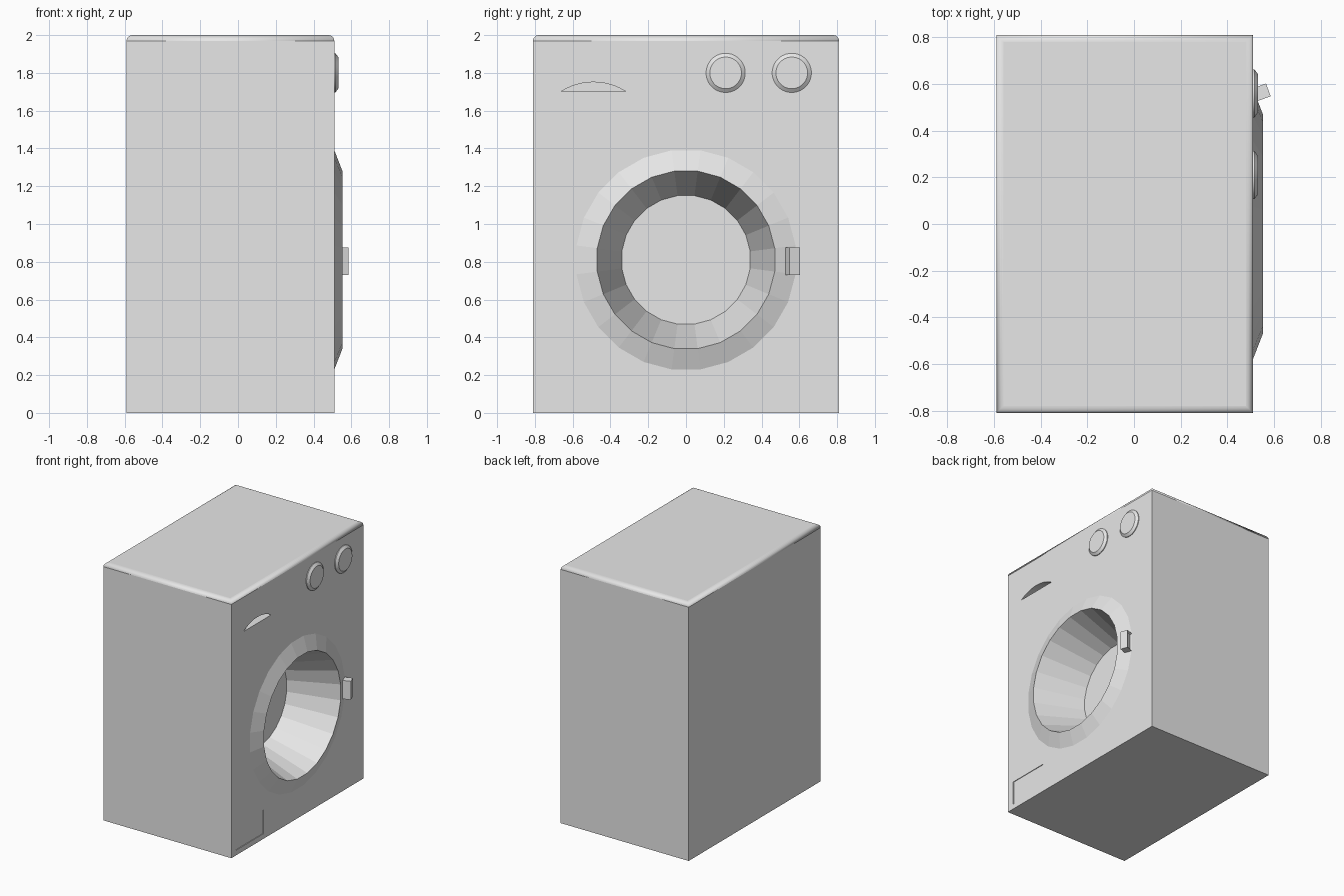
import bpy
import bmesh
from math import cos, sin, pi, radians
from mathutils import Matrix, Vector

cube = bpy.data.objects.get("Cube")
if cube:
    bpy.data.objects.remove(cube, do_unlink=True)

grey = bpy.data.materials.new("light grey")
grey.use_nodes = True
colour = (0.8, 0.8, 0.8, 1)
grey.diffuse_color = colour
grey.node_tree.nodes["Principled BSDF"].inputs["Base Color"].default_value = colour

FRONT = 0.51               # x of the panel that carries the door
DOOR_Z = 0.81
RIM_X, RIM_R = 0.553, 0.474
DRUM_X, DRUM_R = 0.18, 0.343


def finish(name, bm):
    bmesh.ops.recalc_face_normals(bm, faces=bm.faces)
    mesh = bpy.data.meshes.new(name)
    bm.to_mesh(mesh)
    bm.free()
    mesh.materials.append(grey)
    obj = bpy.data.objects.new(name, mesh)
    bpy.context.collection.objects.link(obj)
    return obj


def box(bm, lo, hi):
    lo, hi = Vector(lo), Vector(hi)
    m = Matrix.Translation((lo + hi) / 2) @ Matrix.Diagonal((*(hi - lo), 1))
    return bmesh.ops.create_cube(bm, size=1, matrix=m)["verts"]


def lathe(name, stations, y, z, sides, caps=True):
    """Loft rings of (x, radius) around an axis parallel to x."""
    bm = bmesh.new()
    rings = []
    for x, r in stations:
        angles = [2 * pi * (i + 0.5) / sides for i in range(sides)]
        rings.append([bm.verts.new((x, y + r * cos(a), z + r * sin(a))) for a in angles])
    for a, b in zip(rings, rings[1:]):
        for i in range(sides):
            j = (i + 1) % sides
            bm.faces.new((a[i], a[j], b[j], b[i]))
    if caps:
        bm.faces.new(rings[0])
        bm.faces.new(rings[-1])
    return finish(name, bm)


def cut(obj, cutter):
    cutter.hide_render = True
    mod = obj.modifiers.new("cut", "BOOLEAN")
    mod.operation = "DIFFERENCE"
    mod.solver = "EXACT"
    mod.object = cutter
    bpy.context.view_layer.objects.active = obj
    bpy.ops.object.modifier_apply(modifier=mod.name)
    bpy.data.objects.remove(cutter, do_unlink=True)


# Cabinet with rounded top edges
bm = bmesh.new()
box(bm, (-0.59, -0.81, 0), (FRONT, 0.81, 2))
top = [e for e in bm.edges if all(v.co.z > 1.9 for v in e.verts)]
rounded = bmesh.ops.bevel(bm, geom=top, offset=0.03, segments=5, profile=0.5, affect="EDGES")
for f in rounded["faces"]:
    f.smooth = True
cabinet = finish("cabinet", bm)

# Drum opening, tapering inwards
slope = (RIM_R - DRUM_R) / (RIM_X - DRUM_X)
outer = RIM_X + 0.02
cut(cabinet, lathe("drum_cutter", [(DRUM_X, DRUM_R), (outer, DRUM_R + slope * (outer - DRUM_X))],
                   0, DOOR_Z, 24))

# Arched grip recess of the detergent drawer
bm = bmesh.new()
half, rise = 0.165, 0.046
radius = (half ** 2 + rise ** 2) / (2 * rise)
reach = math_angle = 2 * rise / half
arc = [reach * (i / 6 - 1) for i in range(13)]
profile = [bm.verts.new((FRONT - 0.08, -0.49 + radius * sin(a),
                         1.705 + rise - radius * (1 - cos(a)))) for a in arc]
face = bm.faces.new(profile)
side = bmesh.ops.extrude_face_region(bm, geom=[face])["geom"]
bmesh.ops.translate(bm, vec=(0.1, 0, 0), verts=[v for v in side if isinstance(v, bmesh.types.BMVert)])
cut(cabinet, finish("grip_cutter", bm))

# Shallow service flap outline near the floor
bm = bmesh.new()
box(bm, (FRONT - 0.005, -0.75, 0.04), (FRONT + 0.05, -0.415, 0.225))
cut(cabinet, finish("flap_cutter", bm))

# Faceted door ring
lathe("door_ring", [(FRONT, 0.585), (RIM_X, RIM_R), (FRONT, RIM_R - slope * (RIM_X - FRONT))],
      0, DOOR_Z, 24, caps=False)

# Control knobs
for name, y in (("program_knob", 0.21), ("temperature_knob", 0.56)):
    knob = lathe(name, [(FRONT, 0.104), (FRONT + 0.006, 0.104), (FRONT + 0.021, 0.084)], y, 1.8, 32)
    bpy.ops.object.select_all(action="DESELECT")
    knob.select_set(True)
    bpy.context.view_layer.objects.active = knob
    bpy.ops.object.shade_smooth_by_angle(angle=radians(25))

# Door handle, square to the sloping ring, with a finger hollow on its outer side
bm = bmesh.new()
box(bm, (-0.065, -0.029, -0.072), (0, 0.029, 0.072))
for f in [f for f in bm.faces if f.normal.y > 0.9]:
    bmesh.ops.inset_region(bm, faces=[f], thickness=0.012)
    bmesh.ops.translate(bm, vec=(0, -0.012, 0), verts=f.verts)
handle = finish("door_handle", bm)
handle.location = (0.576, 0.575, 0.803)
handle.rotation_euler.z = radians(20)
